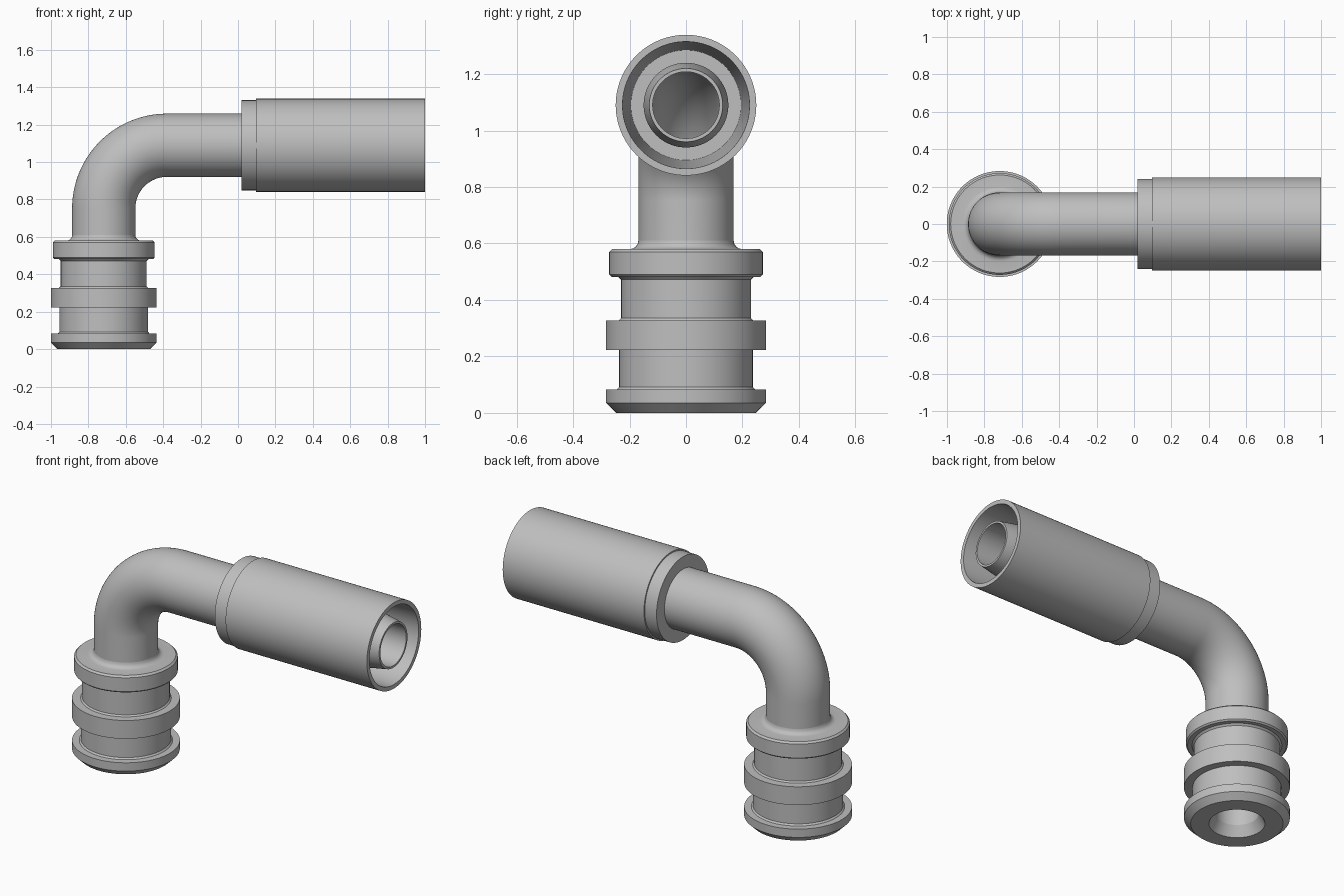
import bpy
import bmesh
from math import sin, cos, pi, radians
from mathutils import Vector

cube = bpy.data.objects.get("Cube")
if cube:
    bpy.data.objects.remove(cube, do_unlink=True)

SIDES = 96
AXIS_X, AXIS_Z = -0.718, 1.09        # vertical and horizontal centre lines
BEND = 0.338                         # bend radius of the centre line
RISE = AXIS_Z - BEND                 # straight length before the bend
ARC = BEND * pi / 2
TUBE, BORE = 0.169, 0.118

steel = bpy.data.materials.new("steel_grey")
steel.use_nodes = True
steel.diffuse_color = (0.52, 0.52, 0.52, 1)
steel.node_tree.nodes["Principled BSDF"].inputs["Base Color"].default_value = steel.diffuse_color


def at_x(x):
    """Distance along the centre line of a point on the horizontal run."""
    return RISE + ARC + x - (AXIS_X + BEND)


def frame(s):
    """Point and direction on the bent centre line."""
    turn = min(max((s - RISE) / BEND, 0), pi / 2)
    along = Vector((sin(turn), 0, cos(turn)))
    point = Vector((AXIS_X + BEND * (1 - cos(turn)), 0, RISE + BEND * sin(turn)))
    if s < RISE:
        point.z = s
    elif s > RISE + ARC:
        point.x += s - RISE - ARC
    return point, along


def sweep(name, profile, closed=False):
    """Turn a (distance, radius) profile around the centre line."""
    bm = bmesh.new()
    side = Vector((0, 1, 0))
    rings = []
    for s, r in profile:
        point, along = frame(s)
        other = along.cross(side)
        angles = [2 * pi * k / SIDES for k in range(SIDES)]
        rings.append([bm.verts.new(point + r * (cos(a) * side + sin(a) * other)) for a in angles])
    pairs = list(zip(rings, rings[1:]))
    if closed:
        pairs.append((rings[-1], rings[0]))
    for low, high in pairs:
        for k in range(SIDES):
            n = (k + 1) % SIDES
            bm.faces.new((low[k], low[n], high[n], high[k]))
    mesh = bpy.data.meshes.new(name)
    bm.to_mesh(mesh)
    bm.free()
    mesh.materials.append(steel)
    mesh.shade_smooth()
    mesh.set_sharp_from_angle(angle=radians(28))
    obj = bpy.data.objects.new(name, mesh)
    bpy.context.collection.objects.link(obj)
    return obj


# Plug end: countersunk bore, bottom flange, two necks, two collars, root fillet
JOINT = 0.61
fillet = [(JOINT - 0.03 * cos(a), TUBE + 0.03 * (1 - sin(a)))
          for a in (0, pi / 8, pi / 4, 3 * pi / 8)]
fillet = [(JOINT - 0.03 * sin(pi / 2 - t * pi / 8), TUBE + 0.03 * (1 - cos(pi / 2 - t * pi / 8)))
          for t in range(5)]
sweep("plug_end", [
    (JOINT, BORE), (0.06, BORE), (0, 0.15),
    (0, 0.247), (0.035, 0.283), (0.083, 0.283), (0.083, 0.245), (0.092, 0.237),
    (0.222, 0.237), (0.222, 0.283), (0.328, 0.283), (0.328, 0.238), (0.336, 0.23),
    (0.472, 0.23), (0.482, 0.24), (0.482, 0.264), (0.49, 0.272),
    (0.57, 0.272), (0.58, 0.262)] + fillet)

# Elbow tube with its insert nipple, bored all the way through
bend = [RISE + ARC * k / 32 for k in range(33)]
outside = [(s, TUBE) for s in [JOINT] + bend + [at_x(0.06)]]
nipple = [(at_x(0.06), 0.15), (at_x(0.88), 0.15), (at_x(0.995), 0.13), (at_x(0.995), BORE)]
inside = [(s, BORE) for s in bend[::-1] + [JOINT]]
sweep("elbow_tube", outside + nipple + inside)

# Crimp sleeve: rear shoulder, long shell, tapered socket
sweep("crimp_sleeve", [
    (at_x(0.02), 0.145), (at_x(0.02), 0.241), (at_x(0.095), 0.241), (at_x(0.095), 0.249),
    (at_x(1), 0.249), (at_x(1), 0.225), (at_x(0.12), 0.195), (at_x(0.12), 0.145)], closed=True)
